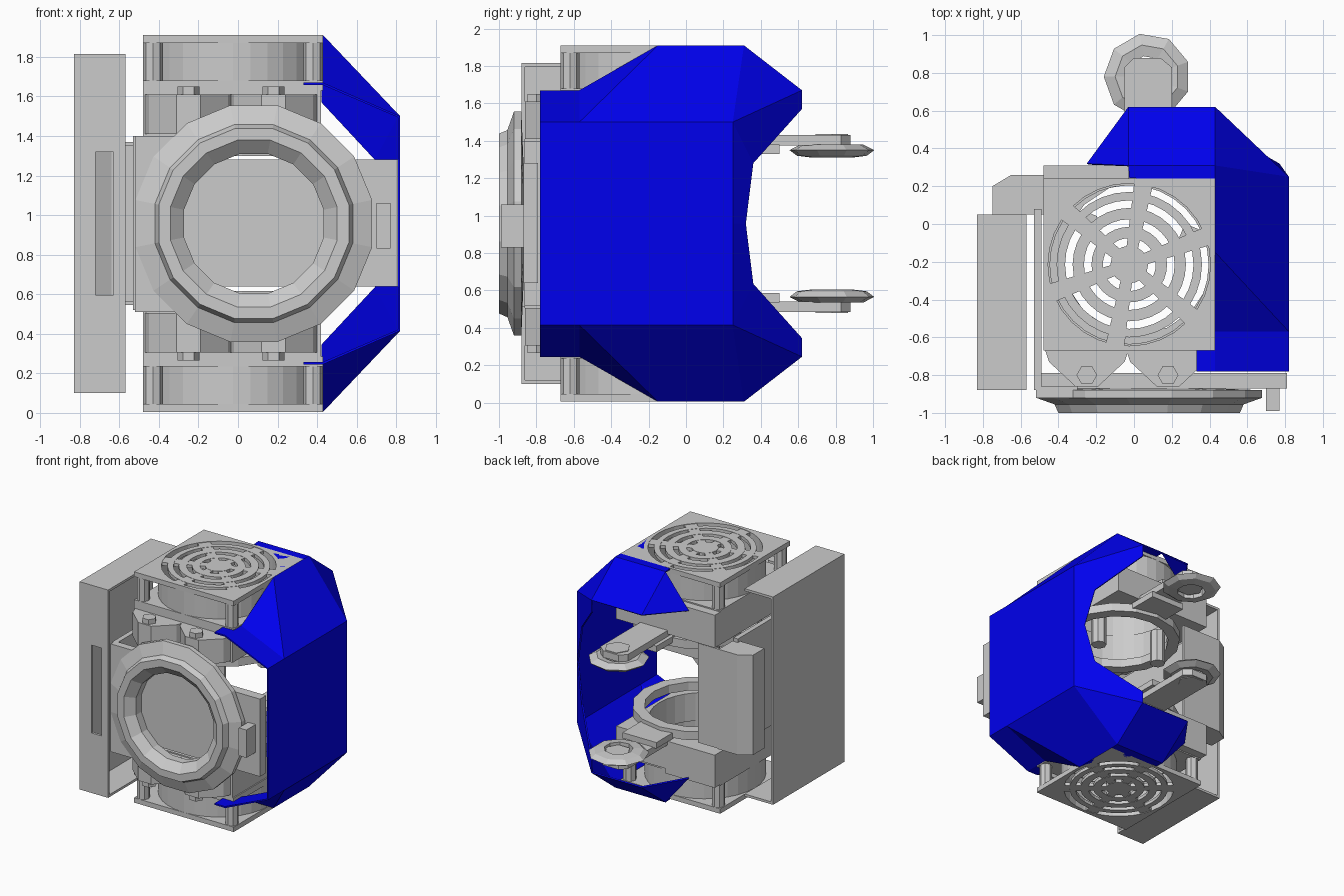
import bpy, bmesh
from math import sin, cos, pi, radians

if "Cube" in bpy.data.objects:
    bpy.data.objects.remove(bpy.data.objects["Cube"])

H = 1.915  # total height; most parts repeat mirrored top to bottom
FX, FY = -0.025, -0.215  # fan axis


def make(name, verts, faces, mirror=False):
    me = bpy.data.meshes.new(name)
    bm = bmesh.new()
    for flip in ((False, True) if mirror else (False,)):
        vs = [bm.verts.new((x, y, H - z if flip else z)) for x, y, z in verts]
        for f in faces:
            bm.faces.new([vs[i] for i in (reversed(f) if flip else f)])
    bmesh.ops.recalc_face_normals(bm, faces=bm.faces)
    bm.to_mesh(me)
    bm.free()
    ob = bpy.data.objects.new(name, me)
    bpy.context.collection.objects.link(ob)
    return ob


def prism(name, pts, z0, z1, mirror=False):
    n = len(pts)
    v = [(x, y, z0) for x, y in pts] + [(x, y, z1) for x, y in pts]
    f = [list(range(n)), list(range(n, 2 * n))]
    f += [[i, (i + 1) % n, n + (i + 1) % n, n + i] for i in range(n)]
    return make(name, v, f, mirror)


def box(name, x0, x1, y0, y1, z0, z1, mirror=False):
    return prism(name, [(x0, y0), (x1, y0), (x1, y1), (x0, y1)], z0, z1, mirror)


def circle(cx, cy, r, n=32):
    return [(cx + r * cos(2 * pi * i / n), cy + r * sin(2 * pi * i / n)) for i in range(n)]


def rect(cx, cy, hx, hy, n=32):
    out = []
    for i in range(n):
        c, s = cos(2 * pi * i / n), sin(2 * pi * i / n)
        m = max(abs(c), abs(s))
        out.append((cx + hx * c / m, cy + hy * s / m))
    return out


def band(name, outer, inner, z0, z1, mirror=True):
    n = len(outer)
    v = [(x, y, z) for loop, z in ((outer, z0), (outer, z1), (inner, z1), (inner, z0)) for x, y in loop]
    f = [[k * n + i, k * n + (i + 1) % n, (k + 1) % 4 * n + (i + 1) % n, (k + 1) % 4 * n + i]
         for k in range(4) for i in range(n)]
    return make(name, v, f, mirror)


def lathe(name, prof, n, centre, axis, mirror=False):
    v, m = [], len(prof)
    for i in range(n):
        c, s = cos(2 * pi * (i + .5) / n), sin(2 * pi * (i + .5) / n)
        for r, h in prof:
            if axis == 'Y':
                v.append((centre[0] + r * c, h, centre[1] + r * s))
            else:
                v.append((centre[0] + r * c, centre[1] + r * s, h))
    f = [[i * m + j, i * m + (j + 1) % m, (i + 1) % n * m + (j + 1) % m, (i + 1) % n * m + j]
         for i in range(n) for j in range(m)]
    return make(name, v, f, mirror)


# Fans: square grille plate, round duct, concentric grille rings, hub and spokes
band("fan_plate", rect(FX, FY, .455, .455), circle(FX, FY, .43), 1.87, 1.91)
band("fan_duct", circle(FX, FY, .455), circle(FX, FY, .43), 1.66, 1.87)
band("fan_base", rect(FX, FY, .455, .455), circle(FX, FY, .43), 1.63, 1.68)
for k, (r0, r1) in enumerate(((.14, .20), (.24, .30), (.34, .385))):
    band("grille_ring_%d" % k, circle(FX, FY, r1), circle(FX, FY, r0), 1.88, 1.908)
prism("fan_hub", circle(FX, FY, .10, 16), 1.70, 1.908, True)
for k in range(6):
    a = radians(60 * k + 20)
    c, s = cos(a), sin(a)
    prism("grille_spoke_%d" % k,
          [(FX + r * c - w * s, FY + r * s + w * c) for r, w in ((.08, -.03), (.44, -.05), (.44, .05), (.08, .03))],
          1.88, 1.906, True)
for k, (x, y) in enumerate(((-.43, -.62), (.38, -.62), (-.43, .19), (.38, .19))):
    prism("fan_post_%d" % k, circle(x, y, .05, 8), 1.67, 1.88, True)

# Fan housings with front mounting tabs and screws
band("fan_housing", rect(-.03, -.18, .45, .49), circle(FX, FY, .42), 1.40, 1.63)
box("housing_rear_ledge", -.48, -.03, .24, .31, 1.62, 1.67, True)
for k, x in enumerate((-.25, .18)):
    prism("mount_tab_%d" % k, [(x - .22, -.67), (x + .22, -.67), (x + .2, -.73), (x + .06, -.86),
                               (x - .06, -.86), (x - .2, -.73)], 1.41, 1.61, True)
    prism("mount_screw_%d" % k, circle(x, -.80, .055, 6), 1.60, 1.65, True)
for k, (x, y) in enumerate(((.30, -.07), (-.24, .0))):
    prism("inner_post_%d" % k, circle(x, y, .06, 8), 1.12, 1.40, k == 1)

# Round mounting plates inside and the rear arms with eyelets
band("inner_ring", circle(.02, -.18, .49, 16), circle(.02, -.18, .40, 16), 1.30, 1.37)
prism("rear_arm", [(-.05, .26), (.2, .26), (.2, .83), (.14, .88), (.0, .88), (-.05, .83)], 1.375, 1.43, True)
box("arm_root", -.08, .23, .22, .5, 1.33, 1.38, True)
lathe("arm_eyelet", [(.11, 1.31), (.19, 1.32), (.23, 1.35), (.17, 1.38), (.11, 1.37)], 9, (.07, .78), 'Z', True)
prism("arm_bolt", circle(.08, .78, .10, 6), 1.33, 1.435, True)

# Front bezel, the panel behind it and the latch
lathe("front_bezel", [(.61, -.88), (.61, -.92), (.51, -.955), (.49, -1.0), (.43, -1.0), (.36, -.94), (.36, -.87)],
      16, (.08, .957), 'Y')
box("front_panel", -.50, .81, -.87, -.79, .64, 1.28)
box("bezel_side_flange", -.52, -.30, -.92, -.86, .51, 1.40)
box("latch", .70, .77, -.99, -.86, .83, 1.06)

# Left wall and bent rear bracket
box("left_wall", -.53, -.49, -.88, .08, .52, 1.40)
prism("rear_bracket", [(-.75, .05), (-.75, .20), (-.65, .26), (-.29, .26), (-.29, .24), (-.64, .24),
                       (-.73, .19), (-.73, .05)], .55, 1.37)
prism("bracket_flange", [(-.75, .05), (-.75, .20), (-.65, .26), (-.48, .26), (-.48, .05)], 1.35, 1.37, True)

# Left cover: thin tray open to the inside with a slot in its front
box("cover_side", -.83, -.81, -.88, .05, .10, 1.815)
box("cover_end", -.83, -.57, -.88, .05, 1.795, 1.815, True)
box("cover_front_outer", -.83, -.72, -.88, -.86, .10, 1.815)
box("cover_front_inner", -.63, -.57, -.88, -.86, .10, 1.815)
box("cover_front_bridge", -.72, -.63, -.88, -.86, 1.32, 1.815, True)

# Blue faceted shell
blue = bpy.data.materials.new("blue")
blue.diffuse_color = (0.0, 0.0, 0.85, 1)
blue.use_nodes = True
blue.node_tree.nodes["Principled BSDF"].inputs["Base Color"].default_value = blue.diffuse_color
P = [(.43, -.15, 1.91), (.43, .31, 1.91), (.82, .25, 1.5), (.82, -.57, 1.5), (.43, -.57, 1.67),
     (.33, -.57, 1.67), (.33, -.78, 1.67), (.43, -.78, 1.67), (.82, -.78, 1.5), (.43, .62, 1.67),
     (.43, .62, 1.57), (.70, .36, 1.28), (-.03, .31, 1.91), (-.03, .62, 1.67), (-.25, .32, 1.65),
     (.82, .25, H / 2), (.77, .32, H / 2), (.82, -.78, H / 2)]
arc = [(FX + .46 * cos(radians(a)), FY + .46 * sin(radians(a)), 1.91) for a in range(90, 8, -9)]
n = len(P)
faces = [[0, 1, 2, 3], [0, 3, 4], [5, 4, 7, 6], [4, 3, 8, 7], [1, 9, 2], [2, 9, 10, 11],
         [12, 1, 9, 13], [12, 13, 14], [2, 11, 16, 15], [8, 3, 2, 15, 17],
         [1, 12] + list(range(n, n + len(arc))) + [0]]
shell = make("side_shell", P + arc, faces, True)
bm = bmesh.new()
bm.from_mesh(shell.data)
bmesh.ops.remove_doubles(bm, verts=bm.verts, dist=.001)
bmesh.ops.recalc_face_normals(bm, faces=bm.faces)
if sum(f.normal.x * f.calc_area() for f in bm.faces) < 0:
    bmesh.ops.reverse_faces(bm, faces=bm.faces)
bm.to_mesh(shell.data)
bm.free()
sol = shell.modifiers.new("thickness", 'SOLIDIFY')
sol.thickness = .012
sol.offset = -1
shell.data.materials.append(blue)
